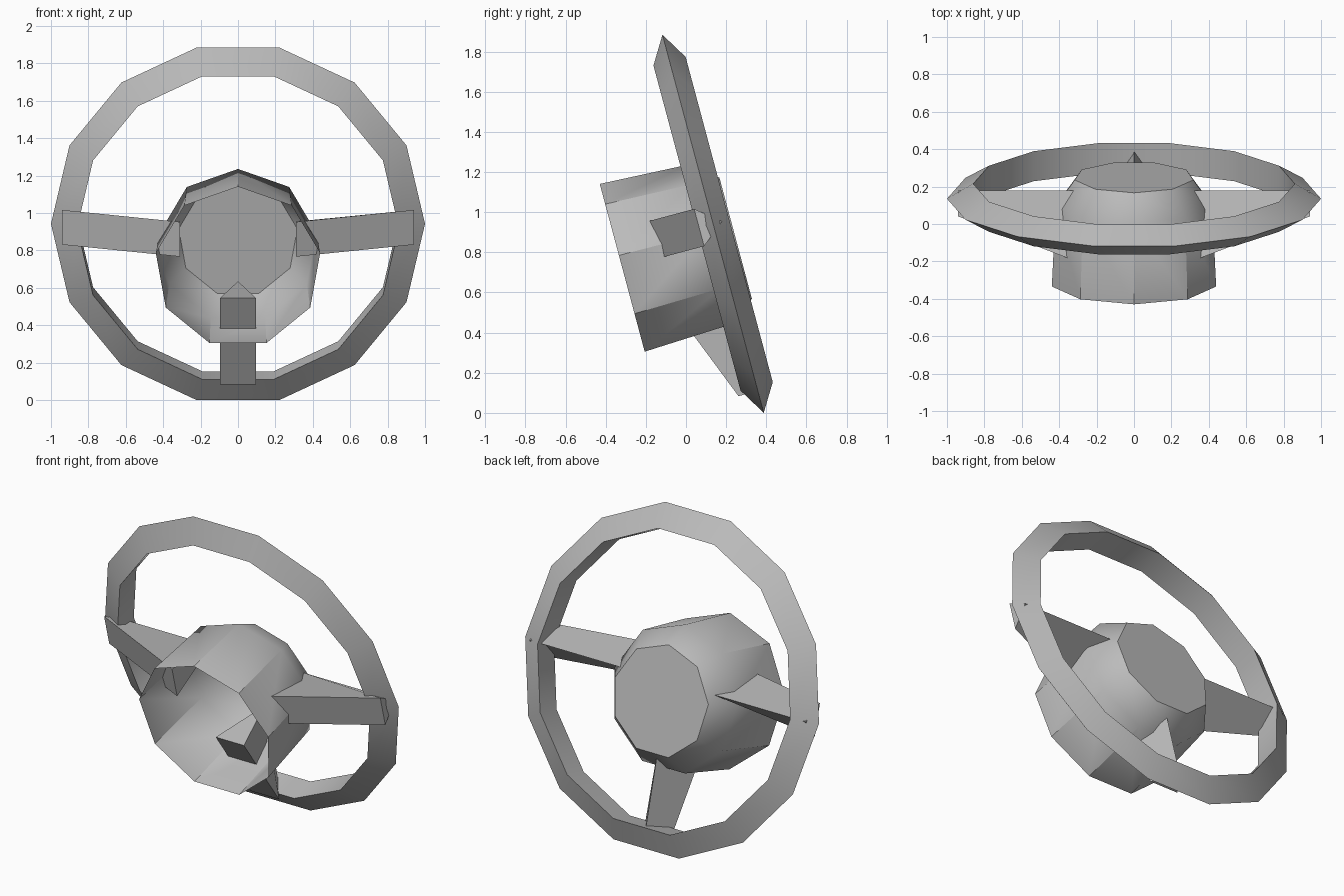
import bpy, bmesh
from math import radians, sin, cos, pi
from mathutils import Matrix, Vector

old = bpy.data.objects.get("Cube")
if old:
    bpy.data.objects.remove(old, do_unlink=True)

grey = bpy.data.materials.new("plain grey")
grey.use_nodes = True
grey.diffuse_color = (0.5, 0.5, 0.5, 1)
grey.node_tree.nodes["Principled BSDF"].inputs["Base Color"].default_value = (0.5, 0.5, 0.5, 1)

# Wheel frame: local Y points to the back along the column, local Z up the wheel face
TILT = Matrix.Translation((0, 0.135, 0.942)) @ Matrix.Rotation(radians(15), 4, 'X')


def ring(bm, radius, depth, count, start, lift=0):
    """Polygon of vertices facing along the column."""
    angles = [start + 2 * pi * i / count for i in range(count)]
    return [bm.verts.new((radius * cos(a), depth, lift + radius * sin(a))) for a in angles]


def bridge(bm, a, b):
    for i in range(len(a)):
        j = (i + 1) % len(a)
        bm.faces.new((a[i], a[j], b[j], b[i]))


def finish(bm, name):
    bmesh.ops.recalc_face_normals(bm, faces=bm.faces)
    mesh = bpy.data.meshes.new(name)
    bm.to_mesh(mesh)
    bm.free()
    obj = bpy.data.objects.new(name, mesh)
    bpy.context.collection.objects.link(obj)
    mesh.materials.append(grey)
    obj.matrix_world = TILT
    bpy.ops.object.select_all(action='DESELECT')
    obj.select_set(True)
    bpy.context.view_layer.objects.active = obj
    bpy.ops.object.shade_smooth_by_angle(angle=radians(35))
    return obj


# Rim: triangular section swept around fourteen segments
bm = bmesh.new()
rings = [ring(bm, r, d, 14, 0) for r, d in ((1, 0), (0.86, 0.083), (0.86, -0.083))]
for k in range(3):
    bridge(bm, rings[k], rings[(k + 1) % 3])
finish(bm, "rim")

# Hub: nine-sided cup, open at the front, with a chamfered closed back
bm = bmesh.new()
profile = ((0.446, -0.494), (0.425, -0.05), (0.322, 0.09))
rings = [ring(bm, r, d, 9, pi / 2, -0.108) for r, d in profile]
for a, b in zip(rings, rings[1:]):
    bridge(bm, a, b)
bm.faces.new(rings[-1])
finish(bm, "hub")


def spoke(name, angle, inner, outer, ridge):
    """Triangular wedge; inner and outer are (distance, front depth)."""
    turn = Matrix.Rotation(angle, 3, 'Y')
    bm = bmesh.new()
    ends = []
    for dist, front in (inner, outer):
        section = ((dist, front, 0.096), (dist, front, -0.096), (dist, ridge, 0))
        ends.append([bm.verts.new(turn @ Vector(p)) for p in section])
    bridge(bm, *ends)
    for end in ends:
        bm.faces.new(end)
    finish(bm, name)


# Spokes: left, right and bottom
for name, angle in (("left_spoke", 0), ("right_spoke", pi)):
    spoke(name, angle, (0.31, -0.32), (0.94, -0.072), 0.046)
spoke("bottom_spoke", pi / 2, (0.328, -0.31), (0.862, -0.1), 0.037)
